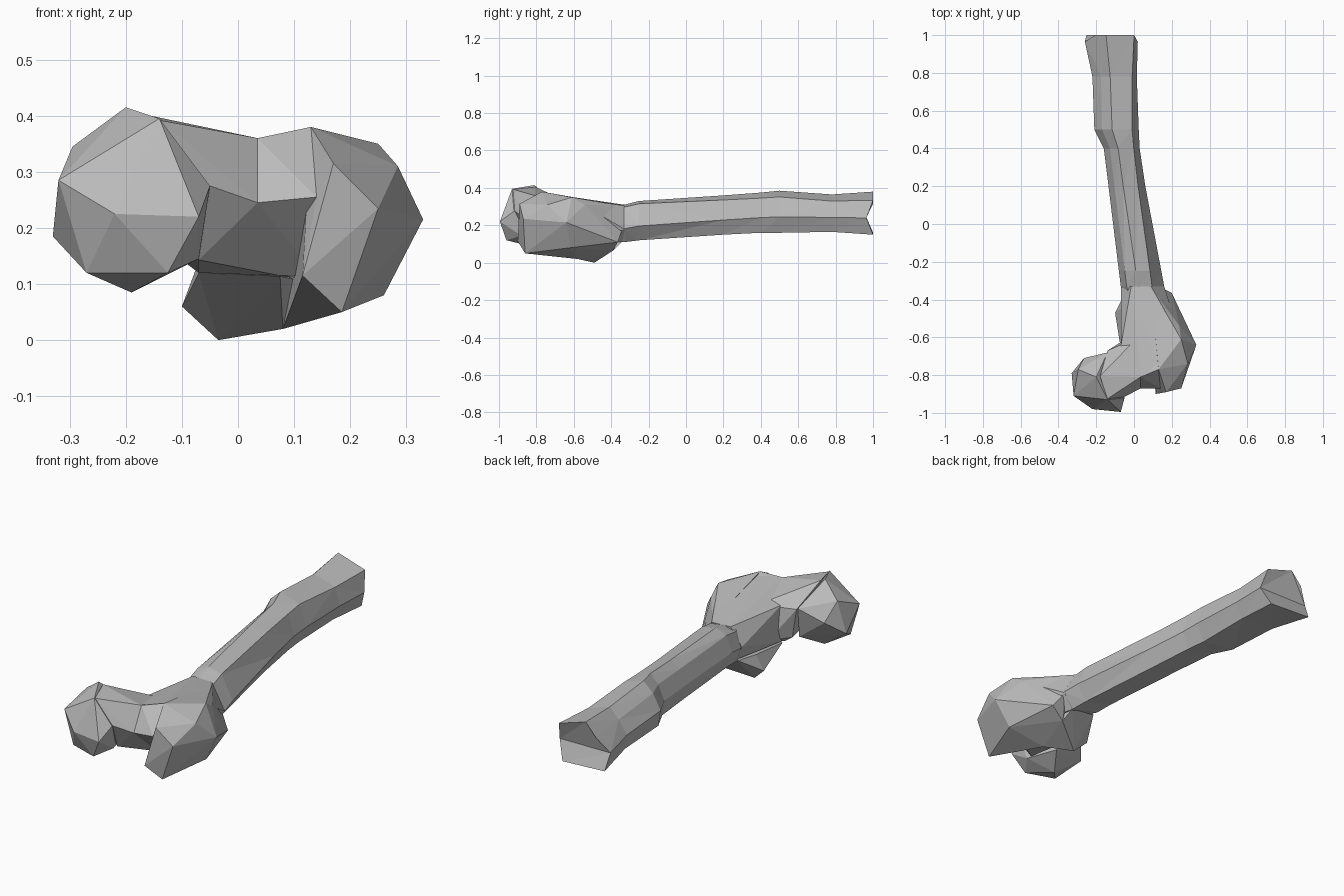
import bpy
import bmesh
from mathutils import Vector

cube = bpy.data.objects.get("Cube")
if cube:
    bpy.data.objects.remove(cube, do_unlink=True)

# One plain grey for the whole bone
grey = bpy.data.materials.new("bone_grey")
grey.use_nodes = True
colour = (0.5, 0.5, 0.5, 1)
grey.diffuse_color = colour
grey.node_tree.nodes["Principled BSDF"].inputs["Base Color"].default_value = colour


def finish(bm, name):
    """Turn a bmesh into a flat-shaded grey object."""
    bmesh.ops.recalc_face_normals(bm, faces=bm.faces)
    mesh = bpy.data.meshes.new(name)
    bm.to_mesh(mesh)
    bm.free()
    mesh.materials.append(grey)
    obj = bpy.data.objects.new(name, mesh)
    bpy.context.collection.objects.link(obj)
    return obj


def faceted_lump(name, points):
    """Convex faceted volume around points given in hundredths."""
    bm = bmesh.new()
    for p in points:
        bm.verts.new(Vector(p) / 100)
    result = bmesh.ops.convex_hull(bm, input=bm.verts)
    spare = {v for v in result["geom_interior"] if isinstance(v, bmesh.types.BMVert)}
    bmesh.ops.delete(bm, geom=list(spare), context="VERTS")
    return finish(bm, name)


def lofted_shaft(name, stations, near_section, far_section, groove):
    """Seven-sided loft along y whose section changes, with a grooved far end."""
    bm = bmesh.new()
    rings = []
    start, end = stations[0][0], stations[-1][0]
    for y, left, right, low, high in stations:
        t = (y - start) / (end - start)
        ring = []
        for a, b in zip(near_section, far_section):
            u, v = Vector(a).lerp(Vector(b), t)
            ring.append(bm.verts.new(Vector((left + u * (right - left), y,
                                             low + v * (high - low))) / 100))
        rings.append(ring)
    count = len(near_section)
    for near, far in zip(rings, rings[1:]):
        for i in range(count):
            j = (i + 1) % count
            bm.faces.new((near[i], near[j], far[j], far[i]))
    bm.faces.new(rings[0])
    tip = rings[-1]
    for i in (0, 4):
        tip[i].co.y -= groove
    bm.faces.new(tip[:5])
    bm.faces.new(tip[4:] + tip[:1])
    bmesh.ops.triangulate(bm, faces=bm.faces)
    return finish(bm, name)


# Shaft: y, left, right, low, high for each station
shaft = lofted_shaft(
    "shaft",
    [(-45, -3, 13, 13, 29), (-33, -7, 16, 11, 31), (-25, -8, 14.5, 12, 33),
     (20, -13.5, 6, 15, 36), (40, -16, 3, 16, 37.5), (50, -21, 2.5, 16, 38.5),
     (78, -22, 1.5, 16.5, 36.5), (100, -26, 2, 15, 38)],
    [(0, 0.55), (0.13, 0.92), (0.4, 1), (0.7, 0.95), (1, 0.36), (0.75, 0), (0.1, 0.2)],
    [(0, 0.4), (0.2, 0.72), (0.4, 1), (0.93, 0.8), (1, 0.39), (0.86, 0), (0.03, 0.05)],
    0.035)

# Ball at the end of the neck
head = faceted_lump("head", [
    (-20, -81, 41.5), (-14, -93, 39.5), (-7, -99.5, 22), (-22, -98, 22.5),
    (-32, -91, 28.5), (-29.5, -77, 34.5), (-33, -79, 18.5), (-27, -91, 12),
    (-12.5, -96, 12), (-19, -82, 8.5), (-26.5, -71, 25), (-5, -92, 27.5),
    (-14, -68, 30), (-12, -72, 14), (-7, -88, 14.5)])

# Neck in two pieces that meet at its narrowest ring
waist = [(3.5, -81, 36), (3.5, -87, 24.5), (7.5, -74, 11.5), (2, -60, 31), (-3, -60, 14)]
inner_neck = faceted_lump("inner_neck", waist + [
    (-14, -92.5, 39.2), (-18, -80.5, 40.5), (-5, -91.5, 27.5), (-7, -85, 14.3),
    (-14, -67, 30), (-11, -68, 15), (-7, -68, 12)])
outer_neck = faceted_lump("outer_neck", waist + [
    (14, -87, 25.5), (13, -77, 38), (14, -74, 11.5), (18, -60, 33)])

# Junction where the neck flares out of the shaft
junction = faceted_lump("junction", [
    (-7, -65, 31), (3.5, -80, 36), (13, -77, 37.5), (25, -61, 34.5), (18, -50, 31),
    (9, -33, 30.5), (-1.5, -33, 31), (-7, -34, 22), (-4, -34, 15), (10, -33, 11.2),
    (16, -33, 18), (-7, -65, 13), (7.5, -74, 11.5), (20, -65, 10)])

# Large outer lump
greater_trochanter = faceted_lump("greater_trochanter", [
    (13, -77, 38), (25, -61, 35), (24, -54, 31), (28.5, -74, 31), (33, -64, 21.5),
    (26, -62, 8), (18.5, -86, 5), (25, -87, 23.5), (17, -89, 31.5),
    (11.5, -90, 11.5), (14, -87, 25.5), (22, -45.5, 21), (20, -36.5, 11),
    (9, -33.5, 30.3), (15, -34, 18), (12, -39, 6.5), (8, -58, 2), (18, -50, 31),
    (11, -72, 9)])

# Small lower lump, joined to the large one by a crest
lesser_trochanter = faceted_lump("lesser_trochanter", [
    (-3.5, -49, 0), (-10, -47, 6), (8, -58, 2), (-7, -66, 12), (7.5, -74, 11.4),
    (-7, -45, 14), (-4, -35, 14), (10, -34, 11.5), (12, -39, 6.5), (14, -62, 10)])

# Fuse the lumps into the shaft so no inner surfaces remain
lumps = (junction, outer_neck, inner_neck, head, greater_trochanter, lesser_trochanter)
for lump in lumps:
    fuse = shaft.modifiers.new("fuse_" + lump.name, "BOOLEAN")
    fuse.operation = "UNION"
    fuse.solver = "EXACT"
    fuse.object = lump
fused = bpy.data.meshes.new_from_object(
    shaft.evaluated_get(bpy.context.evaluated_depsgraph_get()))
shaft.modifiers.clear()
shaft.data = fused
shaft.name = "thigh_bone"
for lump in lumps:
    bpy.data.objects.remove(lump, do_unlink=True)
